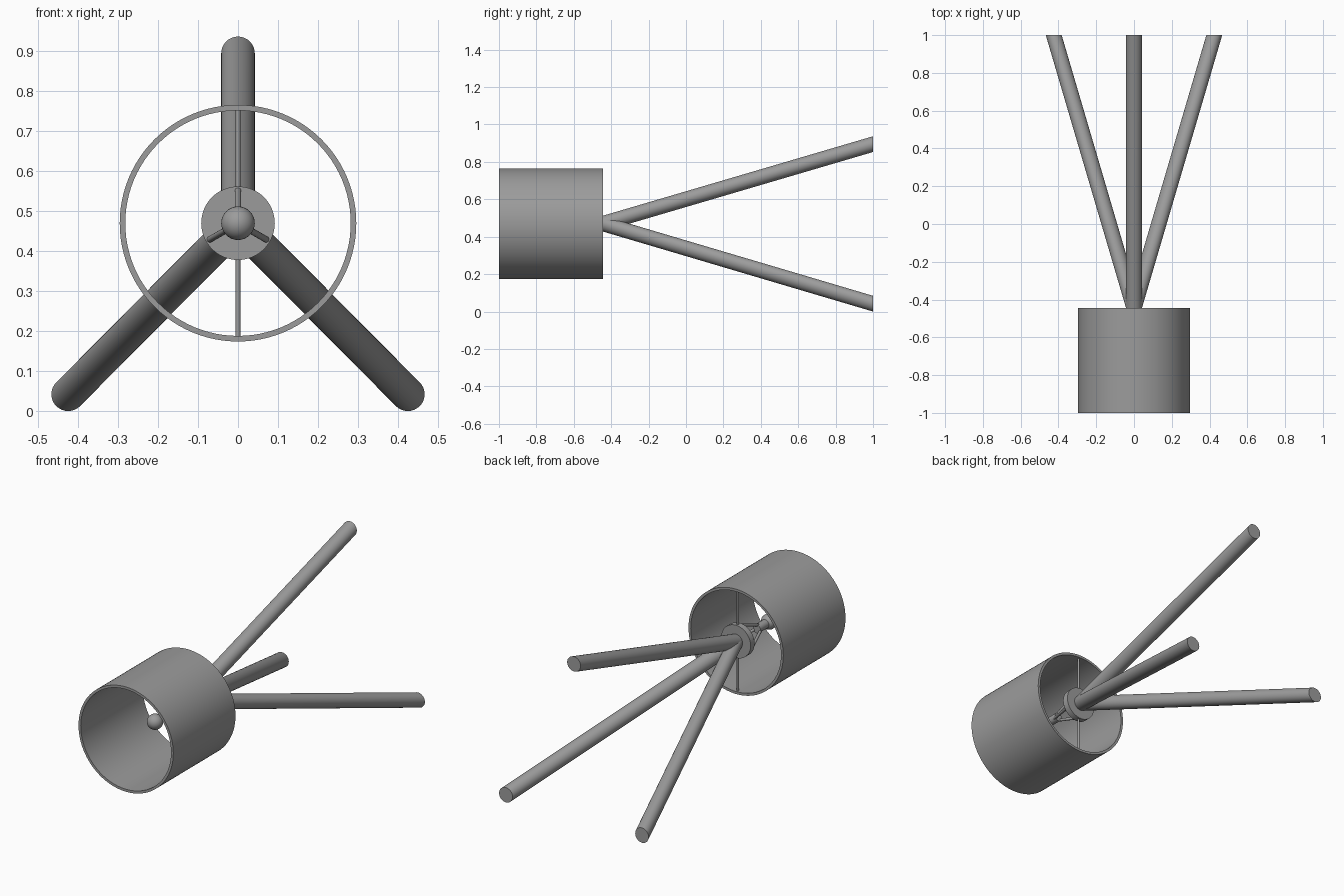
import bpy
import bmesh
import math
from mathutils import Vector, Matrix

cube = bpy.data.objects.get("Cube")
if cube:
    bpy.data.objects.remove(cube, do_unlink=True)

grey = bpy.data.materials.new("mid grey")
grey.use_nodes = True
grey.diffuse_color = (0.33, 0.33, 0.33, 1)
grey.node_tree.nodes["Principled BSDF"].inputs["Base Color"].default_value = grey.diffuse_color

AXIS_Z = 0.47      # height of the shade axis
BACK = -0.445      # rear plane of the shade, where the legs begin
BASE = Vector((0, BACK, AXIS_Z))


def finish(name, bm):
    bmesh.ops.recalc_face_normals(bm, faces=bm.faces)
    mesh = bpy.data.meshes.new(name)
    bm.to_mesh(mesh)
    bm.free()
    mesh.materials.append(grey)
    obj = bpy.data.objects.new(name, mesh)
    bpy.context.collection.objects.link(obj)
    bpy.ops.object.select_all(action='DESELECT')
    obj.select_set(True)
    bpy.context.view_layer.objects.active = obj
    bpy.ops.object.shade_smooth_by_angle(angle=math.radians(35))
    return obj


def lathe(name, profile, closed=False, steps=64):
    """Spin (radius, y) points about the shade axis."""
    bm = bmesh.new()
    verts = [bm.verts.new((r, y, AXIS_Z)) for r, y in profile]
    edges = [bm.edges.new(pair) for pair in zip(verts, verts[1:])]
    if closed:
        edges.append(bm.edges.new((verts[-1], verts[0])))
    bmesh.ops.spin(bm, geom=verts + edges, cent=BASE, axis=(0, 1, 0),
                   angle=math.tau, steps=steps, use_duplicate=False)
    bmesh.ops.remove_doubles(bm, verts=bm.verts, dist=0.0001)
    return finish(name, bm)


def rod(name, start, end, radius, sides=16):
    start, end = Vector(start), Vector(end)
    span = end - start
    bm = bmesh.new()
    turn = span.to_track_quat('Z', 'Y').to_matrix().to_4x4()
    bmesh.ops.create_cone(bm, cap_ends=True, segments=sides, radius1=radius,
                          radius2=radius, depth=span.length,
                          matrix=Matrix.Translation((start + end) / 2) @ turn)
    return finish(name, bm)


def splayed_leg(name, dx, dz, radius=0.042):
    """Slanted leg whose two ends are cut flat, facing along y."""
    bm = bmesh.new()
    turn = Matrix.Rotation(math.radians(90), 4, 'X')
    disc = bmesh.ops.create_circle(bm, cap_ends=True, segments=32, radius=radius,
                                   matrix=Matrix.Translation(BASE) @ turn)
    faces = list({f for v in disc["verts"] for f in v.link_faces})
    new = bmesh.ops.extrude_face_region(bm, geom=faces, use_keep_orig=True)
    moved = [g for g in new["geom"] if isinstance(g, bmesh.types.BMVert)]
    bmesh.ops.translate(bm, verts=moved, vec=(dx, 1 - BACK, dz))
    return finish(name, bm)


# Shade drum, open at both ends
lathe("shade", [(0.296, -1), (0.296, BACK), (0.282, BACK), (0.282, -1)], True, 96)

# Mounting disc the legs meet on
lathe("mounting_disc", [(0, -0.48), (0.092, -0.48), (0.092, BACK), (0, BACK)])

# Bulb and its holder
lathe("bulb_holder", [(0, -0.63), (0.024, -0.63), (0.024, -0.72), (0, -0.72)], steps=32)
arc = [math.pi * i / 16 for i in range(17)]
lathe("bulb", [(0.042 * math.sin(a), -0.74 - 0.042 * math.cos(a)) for a in arc], steps=32)

# Struts carrying the bulb holder
for label, degrees in (("top", 90), ("left", -30), ("right", 210)):
    a = math.radians(degrees)
    out = Vector((math.cos(a), 0, math.sin(a)))
    rod("strut_" + label, Vector((0, -0.47, AXIS_Z)) + out * 0.084,
        Vector((0, -0.66, AXIS_Z)) + out * 0.012, 0.008)

# Spokes joining disc and shade
for label, side in (("top", 1), ("bottom", -1)):
    rod("spoke_" + label, (0, -0.462, AXIS_Z + side * 0.08),
        (0, -0.462, AXIS_Z + side * 0.288), 0.006, 12)

# Tripod legs
splayed_leg("leg_top", 0, 0.425)
for label, side in (("left", 1), ("right", -1)):
    splayed_leg("leg_" + label, side * 0.425, -0.428)
